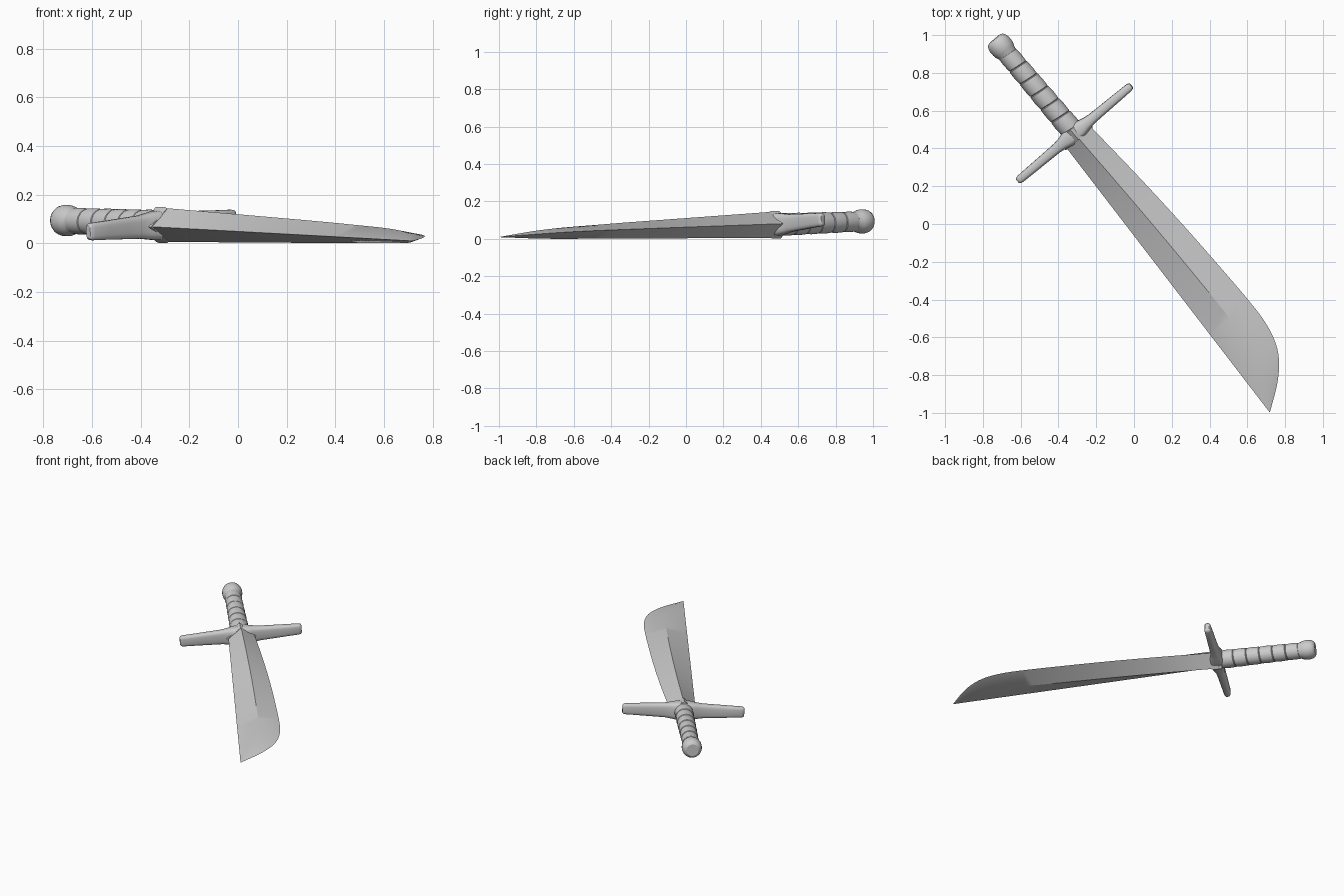
import bpy, bmesh, math
from mathutils import Matrix, Vector

if "Cube" in bpy.data.objects:
    bpy.data.objects.remove(bpy.data.objects["Cube"])

# Sword frame: s runs to the tip, t along the guard, n through the flat
d = Vector((0.645, -0.764, -0.03)).normalized()
p = Vector((0.763, 0.646, 0.073))
p = (p - d * p.dot(d)).normalized()
n = d.cross(p)
FRAME = Matrix.Translation((-0.315, 0.48, 0.075)) @ Matrix((d, p, n)).transposed().to_4x4()


def loft(name, rings, angle=30):
    """Skin closed rings of (s, t, n) points and cap both ends."""
    bm = bmesh.new()
    rows = [[bm.verts.new(FRAME @ Vector(c)) for c in ring] for ring in rings]
    k = len(rows[0])
    for a, b in zip(rows, rows[1:]):
        for i in range(k):
            bm.faces.new((a[i], a[(i + 1) % k], b[(i + 1) % k], b[i]))
    bm.faces.new(rows[0][::-1])
    bm.faces.new(rows[-1])
    bmesh.ops.recalc_face_normals(bm, faces=bm.faces)
    me = bpy.data.meshes.new(name)
    bm.to_mesh(me)
    bm.free()
    ob = bpy.data.objects.new(name, me)
    bpy.context.collection.objects.link(ob)
    bpy.ops.object.select_all(action='DESELECT')
    ob.select_set(True)
    bpy.context.view_layer.objects.active = ob
    bpy.ops.object.shade_smooth_by_angle(angle=math.radians(angle))
    return ob


def turned(name, profile, skew=0.0, sides=32):
    """Round part about the sword axis from (s, radius) pairs."""
    ang = [2 * math.pi * i / sides for i in range(sides)]
    return loft(name, [[(s + skew * r * math.cos(a), r * math.cos(a), r * math.sin(a))
                        for a in ang] for s, r in profile])


def spline(pts, steps):
    """Smooth curve through the points (Catmull-Rom)."""
    v = [Vector(q) for q in pts]
    v = [2 * v[0] - v[1]] + v + [2 * v[-1] - v[-2]]
    out = []
    for a, b, c, e in zip(v, v[1:], v[2:], v[3:]):
        for j in range(steps):
            u = j / steps
            out.append(0.5 * (2 * b + (c - a) * u + (2 * a - 5 * b + 4 * c - e) * u * u
                              + (3 * b - a - 3 * c + e) * u ** 3))
    return out + [v[-2]]


# Blade: straight edge, curved edge, diamond section; (s, t, half thickness)
back = [(0.02, 0.088, 0.07), (0.40, 0.112, 0.06), (0.75, 0.127, 0.051), (1.06, 0.133, 0.043),
        (1.28, 0.134, 0.036), (1.42, 0.126, 0.032), (1.54, 0.096, 0.027),
        (1.63, 0.042, 0.021), (1.71, -0.04, 0.012), (1.795, -0.16, 0.001)]
rings = []
for s, t, h in spline(back, 4):
    f = (s - 0.02) / 1.778
    sl = 0.02 + 1.778 * f
    low = -0.082 - 0.082 * f
    mid = low + (t - low) * 0.51
    rings.append([(s, t, 0), (s, mid, h), (sl, low, 0), (s, mid, -h)])
loft("blade", rings)

# Collar where the blade meets the guard
loft("blade_collar", [[(s, w, 0), (s, 0, h), (s, -w, 0), (s, 0, -h)]
                      for s, w, h in [(-0.03, 0.098, 0.074), (0.03, 0.098, 0.074),
                                      (0.04, 0.09, 0.069)]])

# Cross guard: rounded-box sections, (t, half width, half height)
half = [(0.0, 0.05, 0.062), (0.04, 0.046, 0.06), (0.08, 0.034, 0.054), (0.12, 0.028, 0.048),
        (0.20, 0.026, 0.044), (0.30, 0.024, 0.039), (0.375, 0.022, 0.036),
        (0.388, 0.019, 0.033), (0.394, 0.013, 0.026)]
stations = [(-t, w, h) for t, w, h in half[:0:-1]] + half


def squircle(t, w, h, k=24, e=0.6):
    pts = []
    for i in range(k):
        c, s = math.cos(2 * math.pi * i / k), math.sin(2 * math.pi * i / k)
        pts.append((w * math.copysign(abs(c) ** e, c), t, h * math.copysign(abs(s) ** e, s)))
    return pts


loft("cross_guard", [squircle(*q) for q in stations], 40)

# Grip: six slightly flared wraps
start, step = -0.03, 0.087
for i in range(6):
    a = start - step * i
    r = 0.061 - 0.0012 * i
    turned("grip_wrap_%d" % (i + 1),
           [(a, r - 0.006), (a - 0.004, r - 0.002), (a - step * 0.5, r),
            (a - step + 0.004, r - 0.002), (a - step, r - 0.006)], skew=0.12)

# Pommel: rounded knob with a flat end
turned("pommel", [(-0.535, 0.05), (-0.555, 0.053), (-0.572, 0.06), (-0.59, 0.064),
                  (-0.615, 0.0645), (-0.635, 0.06), (-0.648, 0.052), (-0.655, 0.04)])
